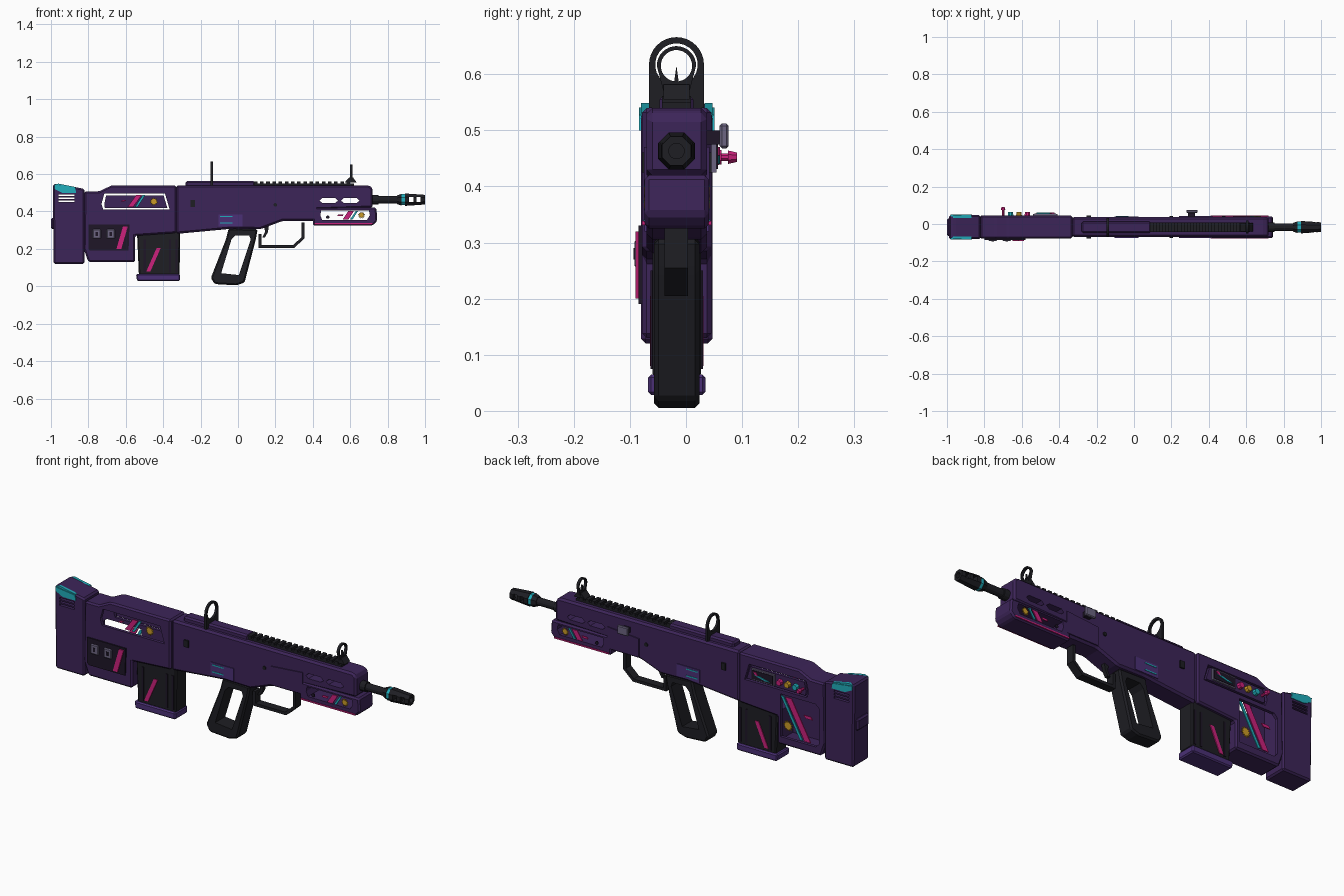
import bpy, bmesh, math
from mathutils import Matrix

default = bpy.data.objects.get("Cube")
if default:
    bpy.data.objects.remove(default, do_unlink=True)

MID = -.017  # y of the model's centre plane


def material(name, r, g, b):
    m = bpy.data.materials.new(name)
    m.use_nodes = True
    m.diffuse_color = (r, g, b, 1)
    m.node_tree.nodes["Principled BSDF"].inputs["Base Color"].default_value = (r, g, b, 1)
    return m


PURPLE = material("deep purple", .046, .018, .098)
VIOLET = material("violet", .07, .03, .18)
BLACK = material("gunmetal black", .013, .013, .017)
PLUM = material("dark plum", .013, .008, .02)
PINK = material("hot pink", .6, .015, .2)
TEAL = material("teal", .015, .42, .5)
GOLD = material("gold", .6, .33, .02)
GREY = material("lavender grey", .15, .13, .22)


def prism(name, pts, low, high, mat, bevel=0, axis="y"):
    """Extrude an outline: (x, z) along y, or (y, z) along x."""
    bm = bmesh.new()
    place = (lambda p, d: (p[0], d, p[1])) if axis == "y" else (lambda p, d: (d, p[0], p[1]))
    face = bm.faces.new([bm.verts.new(place(p, low)) for p in pts])
    moved = bmesh.ops.extrude_face_region(bm, geom=[face])["geom"]
    for v in moved:
        if isinstance(v, bmesh.types.BMVert):
            v.co[1 if axis == "y" else 0] = high
    bmesh.ops.recalc_face_normals(bm, faces=bm.faces)
    if bevel:
        bmesh.ops.bevel(bm, geom=bm.edges[:], offset=bevel, segments=1,
                        affect="EDGES", clamp_overlap=True)
    return finish(name, bm, mat)


def finish(name, bm, mat):
    mesh = bpy.data.meshes.new(name)
    bm.to_mesh(mesh)
    bm.free()
    mesh.materials.append(mat)
    ob = bpy.data.objects.new(name, mesh)
    bpy.context.scene.collection.objects.link(ob)
    return ob


def rect(a, b, low, high):
    return [(a, low), (b, low), (b, high), (a, high)]


def box(name, xs, ys, zs, mat, bevel=0):
    return prism(name, rect(*xs, *zs), *ys, mat, bevel)


def rod(name, start, end, r1, r2, y, z, mat, sides=8, axis="X"):
    bm = bmesh.new()
    bmesh.ops.create_cone(bm, cap_ends=True, segments=sides, radius1=r1, radius2=r2, depth=end - start)
    bm.transform(Matrix.Rotation(math.pi / sides, 4, "Z"))
    if axis == "X":
        turn, spot = Matrix.Rotation(math.pi / 2, 4, "Y"), ((start + end) / 2, y, z)
    else:  # along y, with the y argument holding x
        turn, spot = Matrix.Rotation(-math.pi / 2, 4, "X"), (y, (start + end) / 2, z)
    bm.transform(Matrix.Translation(spot) @ turn)
    return finish(name, bm, mat)


def cut(ob, *cutters):
    for c in cutters:
        mod = ob.modifiers.new("cut", "BOOLEAN")
        mod.operation, mod.object, mod.solver = "DIFFERENCE", c, "EXACT"
    graph = bpy.context.evaluated_depsgraph_get()
    mesh = bpy.data.meshes.new_from_object(ob.evaluated_get(graph))
    ob.modifiers.clear()
    ob.data = mesh
    for c in cutters:
        bpy.data.objects.remove(c, do_unlink=True)


def hole(pts, low=-1, high=1, axis="y"):
    return prism("cutter", pts, low, high, PURPLE, axis=axis)


def plate(name, pts, y, side, mat, thick=.005):
    return prism(name, pts, *sorted((y, y + side * thick)), mat)


def stripe(name, x1, z1, x2, z2, width, y, side, mat):
    plate(name, [(x1, z1), (x1 + width, z1), (x2 + width, z2), (x2, z2)], y, side, mat)


def sun(x, z, r, y, side):
    pts = []
    for i in range(24):
        a, q = math.tau * i / 24, r if i % 2 else r * .6
        pts.append((x + q * math.cos(a), z + q * math.sin(a)))
    plate("sun_sticker", pts, y, side, GOLD)


# Butt stock with vent slots
stock = prism("stock", [(-.99, .545), (-.96, .548), (-.82, .52), (-.82, .12), (-.985, .12)],
              -.08, .047, PURPLE, .008)
cut(stock, *[hole(rect(-.96, -.875, z, z + .009)) for z in (.45, .466, .482)])
box("stock_bump", (-1, -.98), (-.065, .03), (.305, .365), PURPLE, .008)
for side, y in ((-1, -.079), (1, .046)):
    plate("stock_teal_corner", [(-.982, .541), (-.87, .527), (-.865, .5), (-.94, .5), (-.98, .52)],
          y, side, TEAL)
prism("stock_teal_top", [(-.98, .544), (-.96, .549), (-.87, .531), (-.87, .526), (-.98, .538)],
      -.08, -.066, TEAL)
prism("stock_teal_top", [(-.98, .544), (-.96, .549), (-.87, .531), (-.87, .526), (-.98, .538)],
      .033, .047, TEAL)

# Hollow rear body with windows
rear = prism("rear_body", [(-.82, .508), (-.74, .508), (-.675, .54), (-.33, .54), (-.33, .285),
                           (-.55, .27), (-.55, .13), (-.8, .13), (-.825, .2)],
             -.078, .045, PURPLE, .008)
window = [(-.73, .44), (-.715, .495), (-.39, .495), (-.365, .41), (-.72, .41)]
cut(rear,
    hole([(-.805, .15), (-.565, .15), (-.565, .3), (-.35, .3), (-.35, .499), (-.805, .499)], -.062, .029),
    hole(window),
    hole([(-.79, .19), (-.77, .17), (-.57, .17), (-.57, .39), (-.77, .39), (-.79, .37)], 0, 1))

# Control strip in the back window
prism("control_strip", [(-.715, .44), (-.705, .486), (-.398, .486), (-.378, .419), (-.712, .419)],
      .03, .045, PURPLE)
box("screen_frame", (-.54, -.41), (.04, .054), (.425, .482), GREY)
plate("screen", rect(-.533, -.417, .431, .476), .054, 1, PLUM, .003)
stripe("screen_trace", -.52, .44, -.46, .455, .03, .056, 1, TEAL)
stripe("screen_mark", -.45, .455, -.44, .47, .015, .056, 1, PINK)
for x, mat in ((-.57, PINK), (-.615, GOLD), (-.66, TEAL)):
    rod("knob", .04, .063, .017, .014, x, .452, mat, axis="Y")
rod("lever_stem", .04, .08, .007, .007, -.7, .452, PINK, axis="Y")
rod("lever_tip", .075, .091, .013, .009, -.7, .452, PINK, axis="Y")

# Stickers floating in the windows
stripe("front_pink_stripe", -.59, .425, -.545, .487, .03, -.073, -1, PINK)
stripe("front_teal_stripe", -.55, .425, -.51, .487, .014, -.073, -1, TEAL)
stripe("front_pink_mark", -.63, .452, -.615, .462, .02, -.073, -1, PINK)
sun(-.45, .453, .024, -.073, -1)
stripe("back_pink_stripe", -.74, .18, -.63, .38, .035, .038, 1, PINK)
stripe("back_teal_stripe", -.695, .18, -.585, .38, .016, .038, 1, TEAL)
stripe("back_pink_mark", -.75, .3, -.74, .315, .04, .038, 1, PINK)
sun(-.61, .235, .028, .038, 1)

# Lower front control panel
plate("button_panel", [(-.8, .2), (-.79, .19), (-.585, .19), (-.58, .33), (-.8, .33)], -.077, -1, PLUM, .008)
for x in (-.755, -.68):
    box("button", (x - .022, x + .022), (-.092, -.08), (.255, .305), GREY, .004)
    plate("button_dot", rect(x - .006, x + .006, .27, .29), -.092, -1, PLUM, .002)
stripe("panel_stripe", -.65, .2, -.615, .32, .026, -.085, -1, PINK)

# Middle body and upper handguard
middle = prism("middle_body", [(-.33, .54), (.7, .54), (.72, .525), (.72, .42), (.42, .41), (.42, .35),
                               (.24, .35), (.12, .305), (-.03, .308), (-.33, .28)],
               -.07, .037, PURPLE, .01)
cut(middle, *[hole([(x, .458), (x + .015, .446), (x + .085, .446), (x + .1, .458),
                    (x + .085, .472), (x + .015, .472)]) for x in (.435, .55)])
for side, y in ((-1, -.069), (1, .036)):
    plate("side_plate", [(.24, .36), (.42, .36), (.42, .47), (.24, .455)], y, side, PURPLE, .006)
    plate("label", rect(-.105, .025, .32, .385), y, side, VIOLET)
    for z in (.335, .37):
        plate("label_line", rect(-.095, -.03, z, z + .006), y + side * .005, side, TEAL, .002)
    plate("selector", rect(-.255, -.23, .425, .46), y, side, BLACK, .009)
    rod("body_pin", *sorted((y, y + side * .006)), .01, .01, .2, .435, BLACK, axis="Y")
box("bolt_stem", (.29, .325), (.03, .065), (.475, .5), PLUM)
box("bolt_handle", (.28, .34), (.06, .076), (.468, .512), GREY, .004)

# Lower handguard with see-through window
guard = prism("lower_handguard", [(.4, .42), (.74, .42), (.745, .35), (.72, .325), (.4, .325)],
              -.074, .041, PURPLE, .008)
cut(guard, hole([(.45, .355), (.69, .355), (.705, .38), (.7, .405), (.445, .405), (.44, .38)]))
for side, y in ((-1, -.07), (1, .037)):
    stripe("handguard_pink_stripe", .56, .357, .59, .403, .03, y, side, PINK)
    stripe("handguard_teal_stripe", .6, .357, .63, .403, .012, y, side, TEAL)
    stripe("handguard_mark", .53, .375, .535, .385, .03, y, side, PINK)
    sun(.66, .38, .02, y, side)
    rod("handguard_screw", *sorted((y, y + side * .005)), .009, .009, .48, .37, PLUM, axis="Y")
    plate("handguard_trim", rect(.41, .72, .331, .338), y + side * .003, side, PINK)

# Barrel and muzzle
rod("barrel", .7, .88, .02, .02, MID, .463, BLACK, 12)
rod("barrel_collar", .71, .75, .026, .026, MID, .463, BLACK, 12)
rod("muzzle_base", .85, .875, .025, .034, MID, .463, BLACK)
rod("muzzle_ring", .875, .892, .032, .032, MID, .463, TEAL)
muzzle = rod("muzzle", .892, 1, .036, .028, MID, .463, BLACK)
cut(muzzle, *[hole(rect(x, x + .022, .45, .477)) for x in (.915, .955)],
    rod("cutter", .95, 1.1, .014, .014, MID, .463, BLACK, 12))

# Top cover and accessory rail
box("top_cover", (-.28, .09), (-.047, .013), (.53, .563), PURPLE, .008)
box("rail_bed", (.08, .62), (-.043, .009), (.535, .55), BLACK)
for i in range(16):
    x = .085 + i * .033
    box("rail_tooth", (x, x + .019), (-.043, .009), (.548, .561), BLACK)


# Sights
def sight(name, x, half, z, radius, bore, foot, thick):
    arch = [(MID + radius * math.cos(a), z + radius * math.sin(a))
            for a in (math.pi * i / 16 for i in range(17))]
    ob = prism(name, arch + [(MID - half, foot), (MID + half, foot)], x - thick, x + thick, BLACK, axis="x")
    cut(ob, rod("cutter", x - .1, x + .1, bore, bore, MID, z, BLACK, 24))


sight("rear_sight", -.14, .049, .617, .049, .038, .54, .006)
sight("front_sight", .605, .022, .615, .035, .028, .565, .007)
prism("front_sight_foot", [(.57, .555), (.635, .555), (.615, .582), (.595, .582)], -.04, .006, BLACK)
prism("front_sight_post", [(MID - .005, .58), (MID + .005, .58), (MID, .615)], .6, .61, BLACK, axis="x")

# Magazine
prism("magazine", [(-.54, .29), (-.31, .3), (-.312, .06), (-.53, .06)], -.06, .027, BLACK, .006)
prism("magazine_base", [(-.545, .065), (-.31, .065), (-.31, .028), (-.54, .028)], -.068, .035, VIOLET, .006)
for side, y in ((-1, -.059), (1, .026)):
    stripe("magazine_stripe", -.49, .08, -.435, .205, .022, y, side, PINK)
    for x in (-.505, -.37, -.335):
        plate("magazine_rib", rect(x, x + .012, .075, .25), y, side, PLUM, .004)

# Open grip, trigger and trigger guard
grip = prism("grip", [(-.05, .31), (.105, .305), (.095, .25), (.035, .02), (-.01, .005), (-.125, .012),
                      (-.145, .045), (-.065, .25)], -.057, .024, BLACK, .008)
cut(grip, hole([(-.035, .25), (-.015, .272), (.06, .272), (.068, .25), (.005, .06), (-.09, .07)]))
prism("trigger_guard", [(.11, .28), (.11, .205), (.3, .205), (.355, .255), (.355, .34), (.34, .34),
                        (.34, .262), (.294, .22), (.125, .22), (.125, .28)], -.038, .004, BLACK)
prism("trigger", [(.14, .32), (.165, .32), (.16, .29), (.145, .262), (.13, .262), (.145, .29)],
      -.027, -.007, BLACK)
